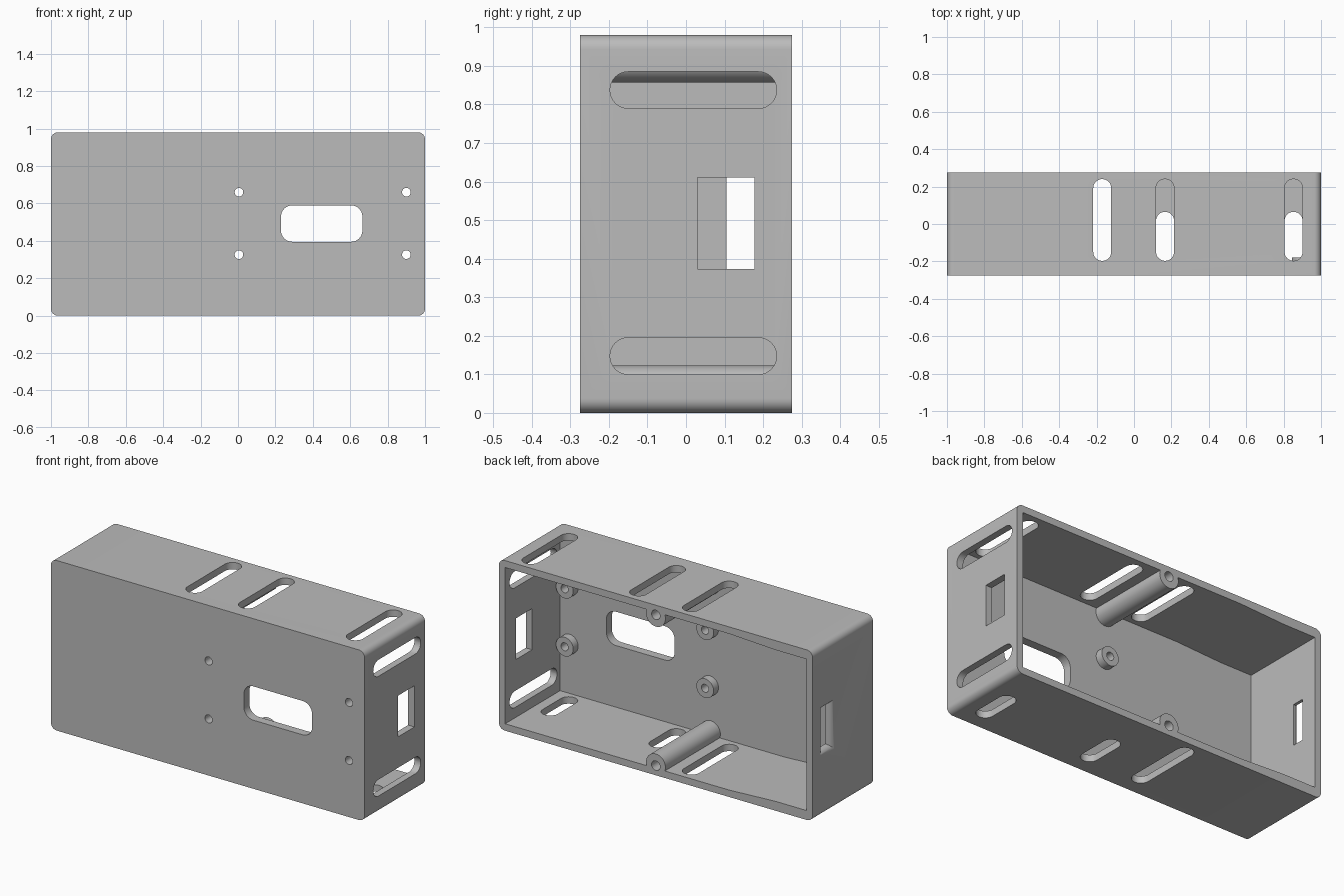
import bpy, bmesh, math

cube = bpy.data.objects.get("Cube")
if cube:
    bpy.data.objects.remove(cube, do_unlink=True)

grey = bpy.data.materials.new("plain grey")
grey.use_nodes = True
color = (0.5, 0.5, 0.5, 1)
grey.diffuse_color = color
grey.node_tree.nodes["Principled BSDF"].inputs["Base Color"].default_value = color

HEIGHT, BACK, FRONT = 0.98, 0.275, -0.275
WALL, PLATE = 0.04, -0.225        # wall thickness, inner face of front plate
MID = HEIGHT / 2


def rounded(u0, u1, v0, v1, r=0.0, n=8):
    """Outline of a rectangle with rounded corners."""
    if r == 0:
        return [(u0, v0), (u1, v0), (u1, v1), (u0, v1)]
    r = min(r, (u1 - u0) / 2 - 0.0005, (v1 - v0) / 2 - 0.0005)
    pts = []
    corners = [(u1 - r, v1 - r), (u0 + r, v1 - r), (u0 + r, v0 + r), (u1 - r, v0 + r)]
    for i, (cu, cv) in enumerate(corners):
        for k in range(n + 1):
            a = math.pi / 2 * (i + k / n)
            pts.append((cu + r * math.cos(a), cv + r * math.sin(a)))
    return pts


def circle(u, v, r, n=40):
    return [(u + r * math.cos(2 * math.pi * k / n), v + r * math.sin(2 * math.pi * k / n))
            for k in range(n)]


def place(axis, p, d):
    return {"x": (d, p[0], p[1]), "y": (p[0], d, p[1]), "z": (p[0], p[1], d)}[axis]


def loft(name, axis, *sections):
    """Solid through (outline, depth) sections along an axis."""
    bm = bmesh.new()
    rings = [[bm.verts.new(place(axis, p, d)) for p in pts] for pts, d in sections]
    bm.faces.new(rings[0])
    bm.faces.new(rings[-1])
    n = len(rings[0])
    for a, b in zip(rings, rings[1:]):
        for i in range(n):
            j = (i + 1) % n
            bm.faces.new((a[i], a[j], b[j], b[i]))
    bmesh.ops.recalc_face_normals(bm, faces=bm.faces)
    mesh = bpy.data.meshes.new(name)
    bm.to_mesh(mesh)
    bm.free()
    mesh.materials.append(grey)
    obj = bpy.data.objects.new(name, mesh)
    bpy.context.collection.objects.link(obj)
    return obj


def prism(name, axis, pts, d0, d1):
    return loft(name, axis, (pts, d0), (pts, d1))


def combine(target, tool, operation="DIFFERENCE"):
    tool.hide_render = True
    mod = target.modifiers.new("cut", "BOOLEAN")
    mod.operation, mod.solver, mod.object = operation, "EXACT", tool
    bpy.context.view_layer.objects.active = target
    bpy.ops.object.modifier_apply(modifier=mod.name)
    bpy.data.objects.remove(tool, do_unlink=True)


def smooth(obj):
    bpy.ops.object.select_all(action="DESELECT")
    obj.select_set(True)
    bpy.context.view_layer.objects.active = obj
    bpy.ops.object.shade_smooth_by_angle(angle=math.radians(30))


# Shell, hollowed from the back; floor and ceiling thicken towards one end
case = prism("case", "y", rounded(-1, 1, 0, HEIGHT, 0.037), FRONT, BACK)
thick = WALL + 0.014
low = [(1 - WALL, WALL), (-0.47, WALL), (-0.76, thick), (-1 + WALL, thick)]
high = [(x, HEIGHT - z) for x, z in reversed(low)]
combine(case, prism("cavity", "y", low + high, PLATE, BACK + 0.1))

# Long screw bosses with blind pilot holes, on floor and ceiling
for z in (0.0618, HEIGHT - 0.0618):
    combine(case, prism("boss", "y", circle(0, z, 0.0615), PLATE - 0.02, BACK), "UNION")
    combine(case, prism("pilot", "y", circle(0, z - math.copysign(0.006, MID - z), 0.027),
                        0.05, BACK + 0.1))

# Ventilation slots: ceiling all long, floor two short and one long
for x, floor_end in ((-0.17, 0.24), (0.166, 0.065), (0.853, 0.065)):
    for y1, z in ((floor_end, 0), (0.24, HEIGHT)):
        combine(case, prism("slot", "z", rounded(x - 0.048, x + 0.048, -0.197, y1, 0.048),
                            z - 0.07, z + 0.07))

# Slots and rectangular opening in the left end wall
for z in (0.1475, 0.8375):
    combine(case, prism("end_slot", "x", rounded(-0.197, 0.235, z - 0.0475, z + 0.0475, 0.047),
                        0.9, 1.1))
combine(case, prism("end_opening", "x", rounded(0.03, 0.178, 0.373, 0.61), 0.9, 1.1))

# Port in the right end wall, flared outwards by a rounded edge
sections = [(rounded(0.105, 0.178, 0.373, 0.61), -0.9)]
for k in range(9):
    a = math.pi / 2 * k / 8
    g = 0.036 * (1 - math.cos(a))
    sections.append((rounded(0.105 - g, 0.178 + g, 0.373 - g, 0.61 + g),
                     -0.964 - 0.036 * math.sin(a)))
sections.append((sections[-1][0], -1.1))
combine(case, loft("port", "x", *sections))

# Window and screw holes in the front plate, with a standoff behind each hole
combine(case, prism("window", "y", rounded(0.23, 0.665, 0.395, 0.59, 0.06), -0.4, -0.1))
for side, x in (("right", 0.005), ("left", 0.9)):
    for level, z in (("lower", 0.326), ("upper", 0.66)):
        combine(case, prism("screw_hole", "y", circle(x, z, 0.023), -0.4, -0.1))
        post = prism(f"standoff_{level}_{side}", "y", circle(x, z, 0.055), PLATE - 0.005, -0.18)
        combine(post, prism("bore", "y", circle(x, z, 0.023), -0.4, 0))
        smooth(post)
smooth(case)
